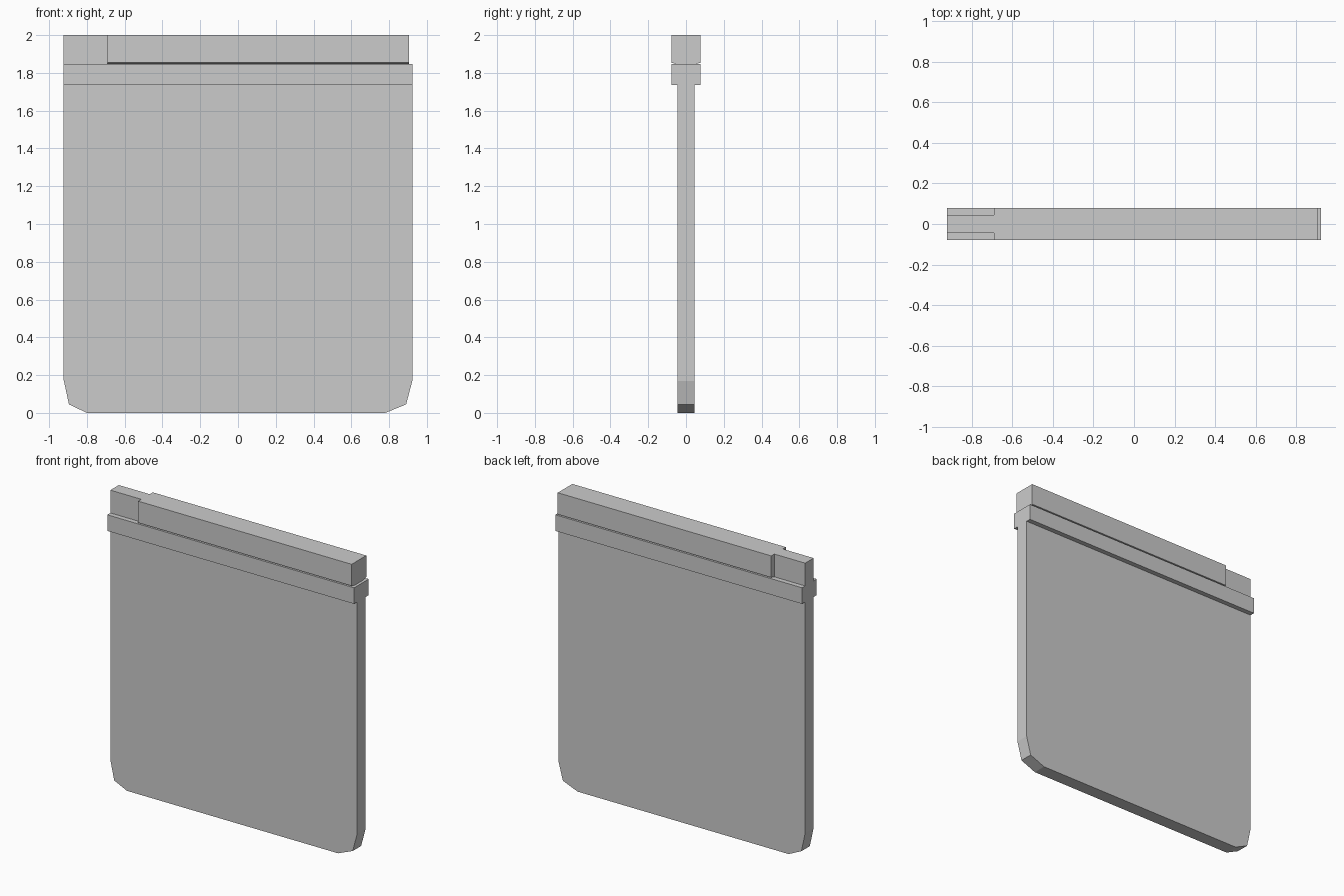
import bpy
import bmesh

if "Cube" in bpy.data.objects:
    bpy.data.objects.remove(bpy.data.objects["Cube"])


def prism(name, profile, place, start, end):
    """Extrude a closed 2D profile between two positions along one axis."""
    bm = bmesh.new()
    first = [bm.verts.new(place(u, v, start)) for u, v in profile]
    last = [bm.verts.new(place(u, v, end)) for u, v in profile]
    bm.faces.new(first)
    bm.faces.new(last[::-1])
    n = len(profile)
    for i in range(n):
        j = (i + 1) % n
        bm.faces.new((first[j], first[i], last[i], last[j]))
    bmesh.ops.recalc_face_normals(bm, faces=bm.faces)
    mesh = bpy.data.meshes.new(name)
    bm.to_mesh(mesh)
    bm.free()
    obj = bpy.data.objects.new(name, mesh)
    bpy.context.collection.objects.link(obj)
    return obj


def along_y(x, z, y):
    return (x, y, z)


def along_x(y, z, x):
    return (x, y, z)


def rect(a, b, low, high):
    return [(a, low), (b, low), (b, high), (a, high)]


HALF_W = 0.923    # half width of the panel
PANEL_Y = 0.045   # half thickness of the panel
RAIL_Y = 0.078    # half thickness of the rail
RAIL_LOW, RAIL_TOP, TOP = 1.737, 1.846, 2.0
NOTCH_X, BAR_END = -0.692, 0.905

# Thin panel with faceted lower corners
panel = [(-0.80, 0), (0.78, 0), (0.89, 0.045), (HALF_W, 0.17),
         (HALF_W, RAIL_LOW), (-HALF_W, RAIL_LOW), (-HALF_W, 0.175), (-0.895, 0.045)]
prism("panel", panel, along_y, -PANEL_Y, PANEL_Y)

# Thicker rail across the full width
prism("lower_rail", rect(-RAIL_Y, RAIL_Y, RAIL_LOW, RAIL_TOP), along_x, -HALF_W, HALF_W)

# Top bar, its lower edges bevelled to leave a fine groove above the rail
bar = [(-PANEL_Y, RAIL_TOP), (PANEL_Y, RAIL_TOP), (RAIL_Y, RAIL_TOP + 0.008),
       (RAIL_Y, TOP), (-RAIL_Y, TOP), (-RAIL_Y, RAIL_TOP + 0.008)]
prism("top_bar", bar, along_x, NOTCH_X, BAR_END)

# Thin tab beside the top bar
prism("end_tab", rect(-PANEL_Y, PANEL_Y, RAIL_TOP, TOP), along_x, -HALF_W, NOTCH_X)
